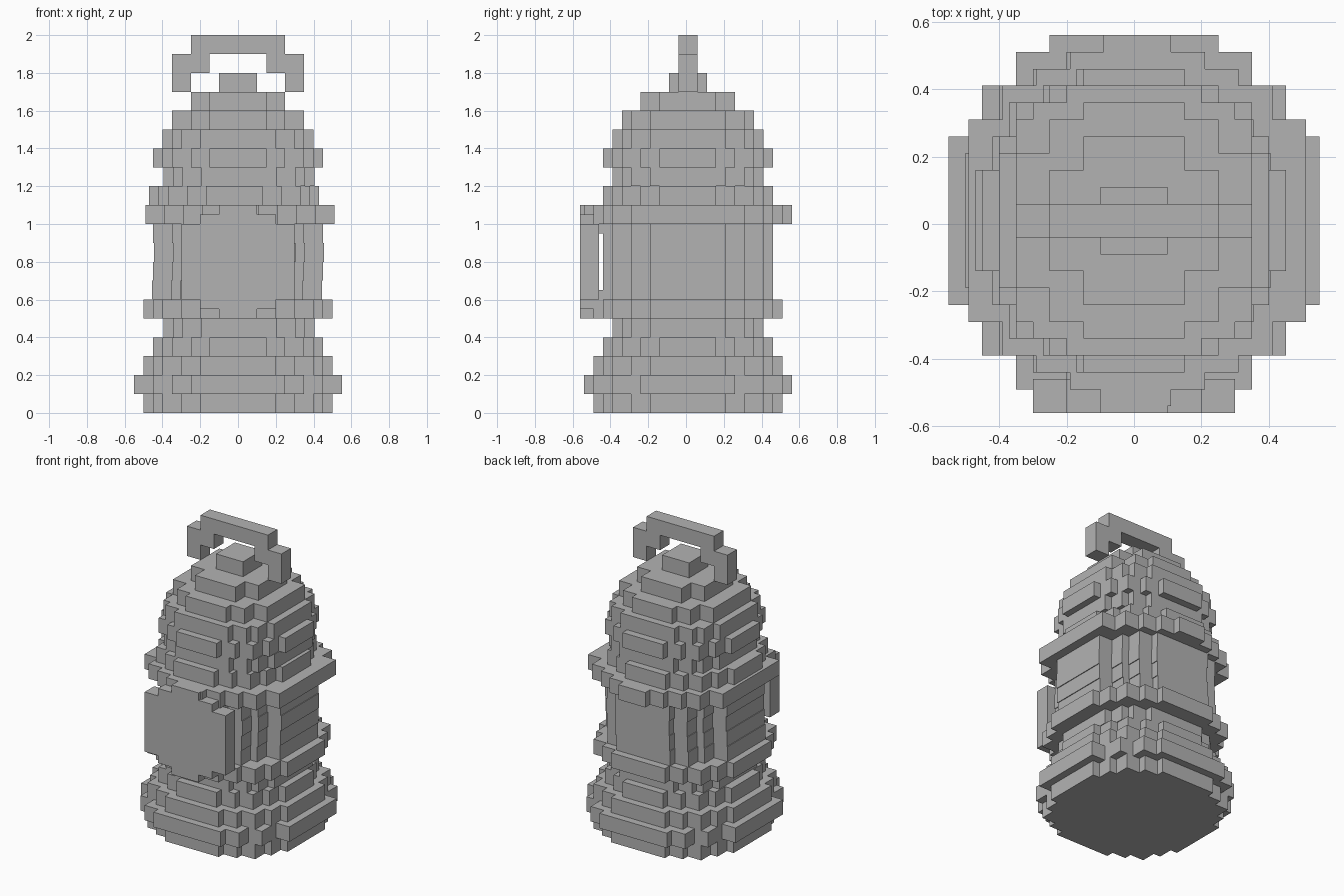
import bpy
import bmesh

default_cube = bpy.data.objects.get("Cube")
if default_cube:
    bpy.data.objects.remove(default_cube, do_unlink=True)

stone = bpy.data.materials.new("plain_grey")
stone.use_nodes = True
grey = (0.45, 0.45, 0.45, 1.0)
stone.diffuse_color = grey
stone.node_tree.nodes["Principled BSDF"].inputs["Base Color"].default_value = grey

STEP = 0.1       # height of one course
CENTRE_Y = 0.01  # the body sits slightly behind the origin


def make_prism(name, outline, depth_axis, low, high):
    """Extrude a closed 2D outline along y or z."""
    bm = bmesh.new()
    if depth_axis == "z":
        verts = [bm.verts.new((a, b, low)) for a, b in outline]
        shift = (0, 0, high - low)
    else:
        verts = [bm.verts.new((a, low, b)) for a, b in outline]
        shift = (0, high - low, 0)
    face = bm.faces.new(verts)
    extruded = bmesh.ops.extrude_face_region(bm, geom=[face], use_keep_orig=True)
    moved = [g for g in extruded["geom"] if isinstance(g, bmesh.types.BMVert)]
    bmesh.ops.translate(bm, vec=shift, verts=moved)
    bmesh.ops.recalc_face_normals(bm, faces=bm.faces)
    mesh = bpy.data.meshes.new(name)
    bm.to_mesh(mesh)
    bm.free()
    mesh.materials.append(stone)
    obj = bpy.data.objects.new(name, mesh)
    bpy.context.scene.collection.objects.link(obj)
    return obj


def stepped_outline(steps, cx=0.0, cy=0.0):
    """Stair-stepped round outline from half sizes, mirrored into four quarters."""
    quarter = [steps[0]]
    for (x0, _), (x1, y1) in zip(steps, steps[1:]):
        quarter += [(x0, y1), (x1, y1)]
    back = quarter[::-1]
    points = (quarter + [(x, -y) for x, y in back]
              + [(-x, -y) for x, y in quarter] + [(-x, y) for x, y in back])
    return [(cx + x, cy + y) for x, y in points]


# Stepped cross-sections, from the widest to the narrowest
rim = [(.25, .55), (.35, .5), (.45, .4), (.55, .25)]
collar = [(.1, .55), (.2, .5), (.3, .45), (.4, .4), (.5, .3)]
wide = [(.2, .5), (.3, .45), (.4, .4), (.45, .3), (.5, .2)]
medium = [(.15, .45), (.25, .4), (.35, .35), (.4, .25), (.45, .15)]
waist = [(.2, .45), (.3, .4), (.35, .3), (.45, .2)]
narrow = [(.2, .4), (.3, .35), (.35, .3), (.4, .2)]
shoulder = [(.15, .35), (.25, .3), (.35, .2)]
crown = [(.15, .25), (.25, .15)]
knob = [(.1, .1)]

# Courses from the ground up: name, section, sideways shift
courses = [
    ("base_course", wide, 0), ("base_rim", rim, 0), ("base_step", wide, 0),
    ("lower_taper", medium, 0), ("lower_neck", narrow, 0.005),
    ("lower_collar", wide, 0),
    ("drum_bottom", waist, -0.005), ("drum_low", waist, 0),
    ("drum_high", waist, 0.005), ("drum_top", waist, 0),
    ("upper_collar", collar, 0.01), ("collar_step", medium, -0.02),
    ("upper_neck", narrow, 0.005), ("upper_band", medium, 0),
    ("dome_course", narrow, 0), ("dome_shoulder", shoulder, 0),
    ("dome_crown", crown, 0), ("top_knob", knob, 0),
]
for level, (name, section, shift) in enumerate(courses):
    make_prism(name, stepped_outline(section, shift, CENTRE_Y), "z",
               level * STEP, (level + 1) * STEP)

# Front plate with stepped top and bottom, and the two strips that hold it
plate = [(.1, .3), (.2, .25), (.3, .2)]
make_prism("front_plate", stepped_outline(plate, cy=0.8), "y", -0.56, -0.46)
for name, height in (("plate_lower_support", 0.625), ("plate_upper_support", 0.975)):
    strip = stepped_outline([(.2, .025)], cy=height)
    make_prism(name, strip, "y", -0.46, -0.43)

# Carrying handle: one half of the stepped arch, mirrored
half_arch = [(.25, 2.0), (.25, 1.9), (.35, 1.9), (.35, 1.7),
             (.25, 1.7), (.25, 1.8), (.15, 1.8), (.15, 1.9)]
arch = half_arch + [(-x, z) for x, z in half_arch[::-1]]
make_prism("handle", arch, "y", -0.04, 0.06)
